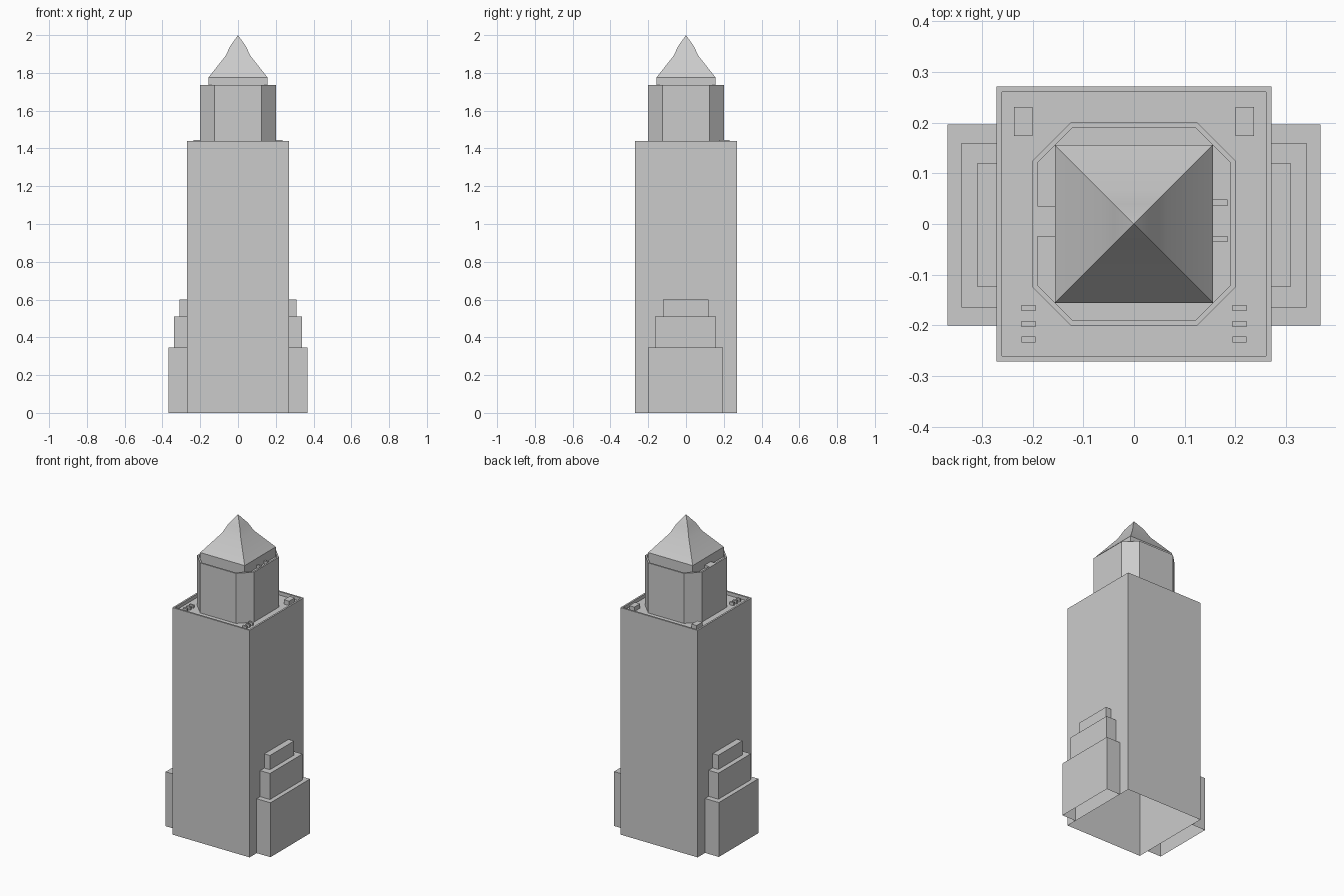
import bpy, bmesh, math

if "Cube" in bpy.data.objects:
    bpy.data.objects.remove(bpy.data.objects["Cube"])


def skin(name, rings, closed=True, cap=True, smooth=False):
    """Join a stack of (points, z) outlines into one shell, with an optional top face."""
    bm = bmesh.new()
    loops = [[bm.verts.new((x, y, z)) for x, y in pts] for pts, z in rings]
    n = len(loops[0])
    for a, b in zip(loops, loops[1:]):
        for i in range(n if closed else n - 1):
            j = (i + 1) % n
            bm.faces.new((a[i], a[j], b[j], b[i]))
    if cap:
        bm.faces.new(loops[-1])
    bmesh.ops.remove_doubles(bm, verts=bm.verts, dist=1e-5)
    mesh = bpy.data.meshes.new(name)
    bm.to_mesh(mesh)
    bm.free()
    ob = bpy.data.objects.new(name, mesh)
    bpy.context.collection.objects.link(ob)
    if smooth:
        bpy.ops.object.select_all(action='DESELECT')
        ob.select_set(True)
        bpy.context.view_layer.objects.active = ob
        bpy.ops.object.shade_smooth_by_angle(angle=math.radians(30))
    return ob


def rect(x0, x1, y0, y1):
    return [(x0, y0), (x1, y0), (x1, y1), (x0, y1)]


def square(r):
    return rect(-r, r, -r, r)


def octagon(r, c):
    return [(-c, -r), (c, -r), (r, -c), (r, c), (c, r), (-c, r), (-r, c), (-r, -c)]


def box(name, x0, x1, y0, y1, z0, z1):
    return skin(name, [(rect(x0, x1, y0, y1), z0), (rect(x0, x1, y0, y1), z1)])


ROOF, UPPER_ROOF = 1.418, 1.715

# Main shaft with open base, thin parapet and sunken roof
skin("main_tower", [(square(0.271), 0), (square(0.271), 1.44),
                    (square(0.26), 1.44), (square(0.26), ROOF)])

# Chamfered upper storey with its own parapet
skin("upper_storey", [(octagon(0.2, 0.125), ROOF), (octagon(0.2, 0.125), 1.735),
                      (octagon(0.19, 0.121), 1.735), (octagon(0.19, 0.121), UPPER_ROOF)])

# Cap block and curved pyramid roof
skin("spire_roof", [(square(0.156), UPPER_ROOF), (square(0.156), 1.776),
                    (square(0.066), 1.89), (square(0.04), 1.944), (square(0), 2.0)],
     cap=False, smooth=True)

# Stepped side wings, open towards the tower
tiers = [(0.368, -0.2, 0.196, 0, 0.345),
         (0.34, -0.165, 0.16, 0.345, 0.51),
         (0.31, -0.123, 0.119, 0.51, 0.60)]
for side, s in (("left", -1), ("right", 1)):
    rings = []
    for x, y0, y1, z0, z1 in tiers:
        path = [(s * 0.271, y0), (s * x, y0), (s * x, y1), (s * 0.271, y1)]
        path = path[::s]
        rings += [(path, z0), (path, z1)]
    skin(side + "_wing", rings, closed=False)

# Roof equipment: a hut at each back corner, three vents at each front corner
for side, s in (("left", -1), ("right", 1)):
    cx = s * 0.2185
    box(side + "_roof_hut", cx - 0.018, cx + 0.018, 0.174, 0.231, ROOF, 1.446)
    cx = s * 0.208
    for i, y in enumerate((-0.166, -0.197, -0.228)):
        box(f"{side}_roof_vent_{i + 1}", cx - 0.014, cx + 0.014, y - 0.006, y + 0.006, ROOF, 1.437)

# Small blocks beside the cap on the upper roof
box("upper_left_block", -0.19, -0.15, -0.025, 0.036, UPPER_ROOF, 1.733)
for i, y in enumerate((-0.03, 0.042)):
    box(f"upper_right_vent_{i + 1}", 0.154, 0.184, y - 0.006, y + 0.006, UPPER_ROOF, 1.733)
